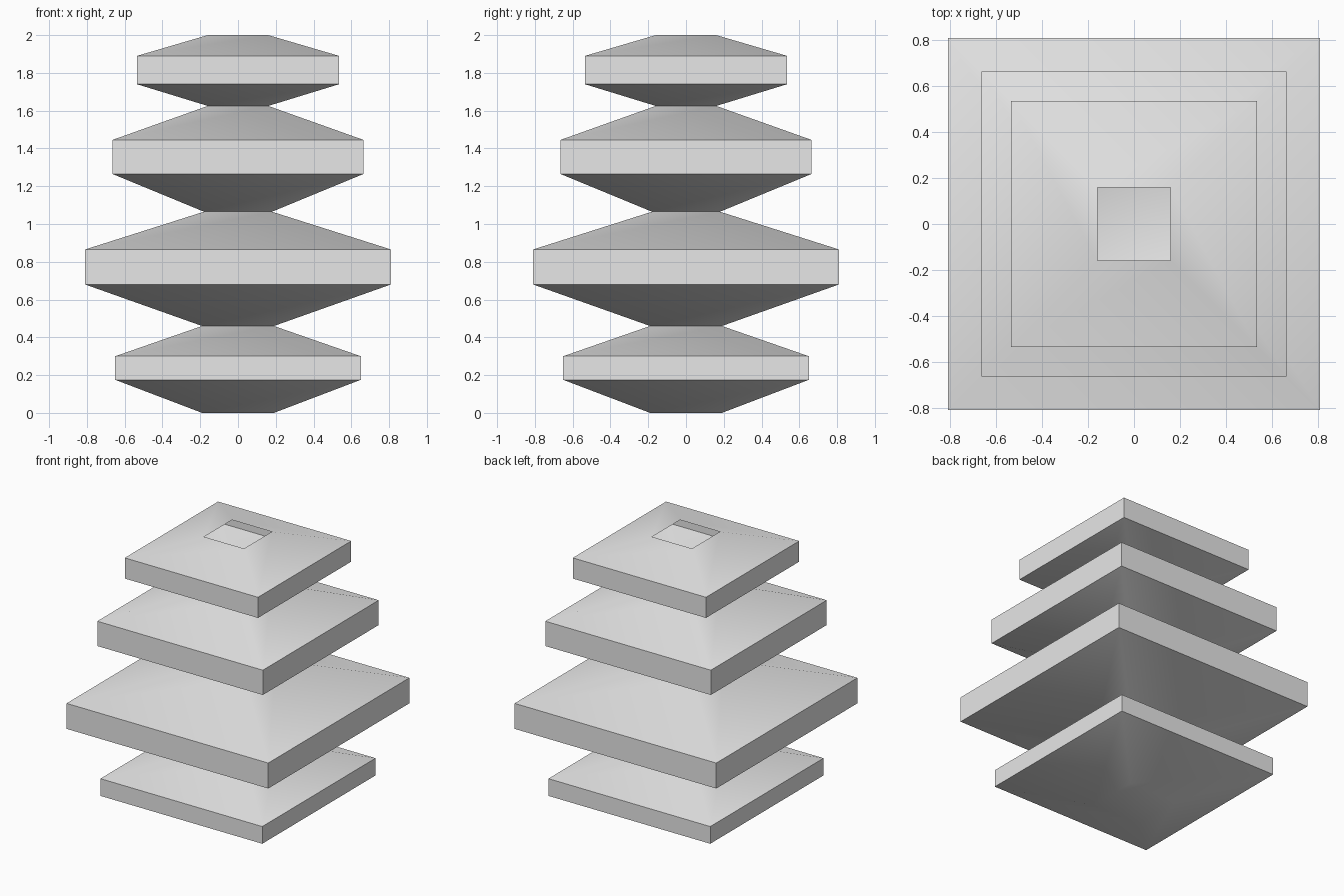
import bpy, bmesh, math

cube = bpy.data.objects.get("Cube")
if cube:
    bpy.data.objects.remove(cube, do_unlink=True)

# Single pale grey material
GREY = (0.8, 0.8, 0.8, 1.0)
grey = bpy.data.materials.new("pale grey")
grey.use_nodes = True
grey.diffuse_color = GREY
grey.node_tree.nodes["Principled BSDF"].inputs["Base Color"].default_value = GREY

# Square cross-sections from the ground up: (half width, height)
PROFILE = [
    (0.19, 0.0), (0.65, 0.175), (0.65, 0.30),      # bottom tier
    (0.19, 0.46), (0.81, 0.68), (0.81, 0.865),     # widest tier
    (0.18, 1.065), (0.665, 1.265), (0.665, 1.445), # third tier
    (0.16, 1.625), (0.535, 1.74), (0.535, 1.89),   # top tier
    (0.16, 2.0),                                   # open rim
]
CORNERS = [(-1, -1), (1, -1), (1, 1), (-1, 1)]


def build_square_loft(name, profile, material):
    """Skin square rings into a hollow shell, closed below and open above."""
    bm = bmesh.new()
    rings = [[bm.verts.new((sx * w, sy * w, z)) for sx, sy in CORNERS]
             for w, z in profile]
    for lower, upper in zip(rings, rings[1:]):
        for i in range(4):
            j = (i + 1) % 4
            bm.faces.new((lower[i], lower[j], upper[j], upper[i]))
    bm.faces.new(rings[0][::-1])  # floor
    mesh = bpy.data.meshes.new(name)
    bm.to_mesh(mesh)
    bm.free()
    mesh.materials.append(material)
    obj = bpy.data.objects.new(name, mesh)
    bpy.context.collection.objects.link(obj)
    return obj


# Tiered shell, soft over the sloping corners and crisp at the rims
shell = build_square_loft("tiered_shell", PROFILE, grey)
bpy.ops.object.select_all(action='DESELECT')
shell.select_set(True)
bpy.context.view_layer.objects.active = shell
bpy.ops.object.shade_smooth_by_angle(angle=math.radians(33))
